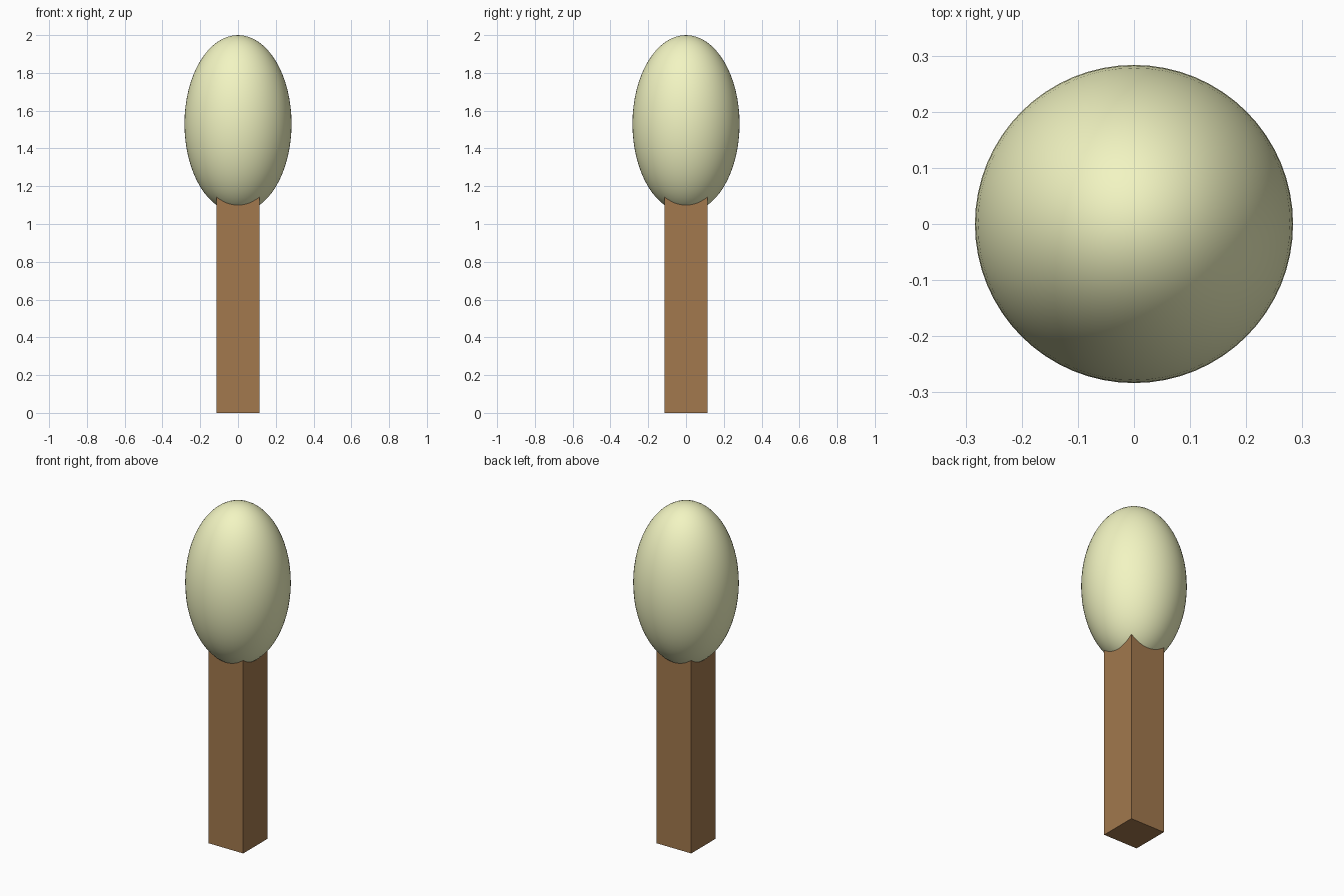
import bpy

if "Cube" in bpy.data.objects:
    bpy.data.objects.remove(bpy.data.objects["Cube"])

HALF = 0.1135      # half width of the square stick
STICK_TOP = 1.3    # hidden inside the head
HEAD_R, HEAD_H, HEAD_Z = 0.2835, 0.47, 1.53


def finish(name, scale, color):
    obj = bpy.context.object
    obj.name = name
    obj.scale = scale
    bpy.ops.object.transform_apply(location=False, rotation=False, scale=True)
    mat = bpy.data.materials.new(name + "_colour")
    mat.diffuse_color = (*color, 1.0)
    mat.use_nodes = True
    mat.node_tree.nodes["Principled BSDF"].inputs["Base Color"].default_value = mat.diffuse_color
    obj.data.materials.append(mat)
    return obj


# Square wooden stick
bpy.ops.mesh.primitive_cube_add(size=2, location=(0, 0, STICK_TOP / 2))
finish("stick", (HALF, HALF, STICK_TOP / 2), (0.36, 0.19, 0.075))

# Smooth egg-shaped head
bpy.ops.mesh.primitive_uv_sphere_add(segments=64, ring_count=32, radius=1,
                                     location=(0, 0, HEAD_Z))
finish("head", (HEAD_R, HEAD_R, HEAD_H), (0.89, 0.91, 0.54))
bpy.ops.object.shade_smooth()
